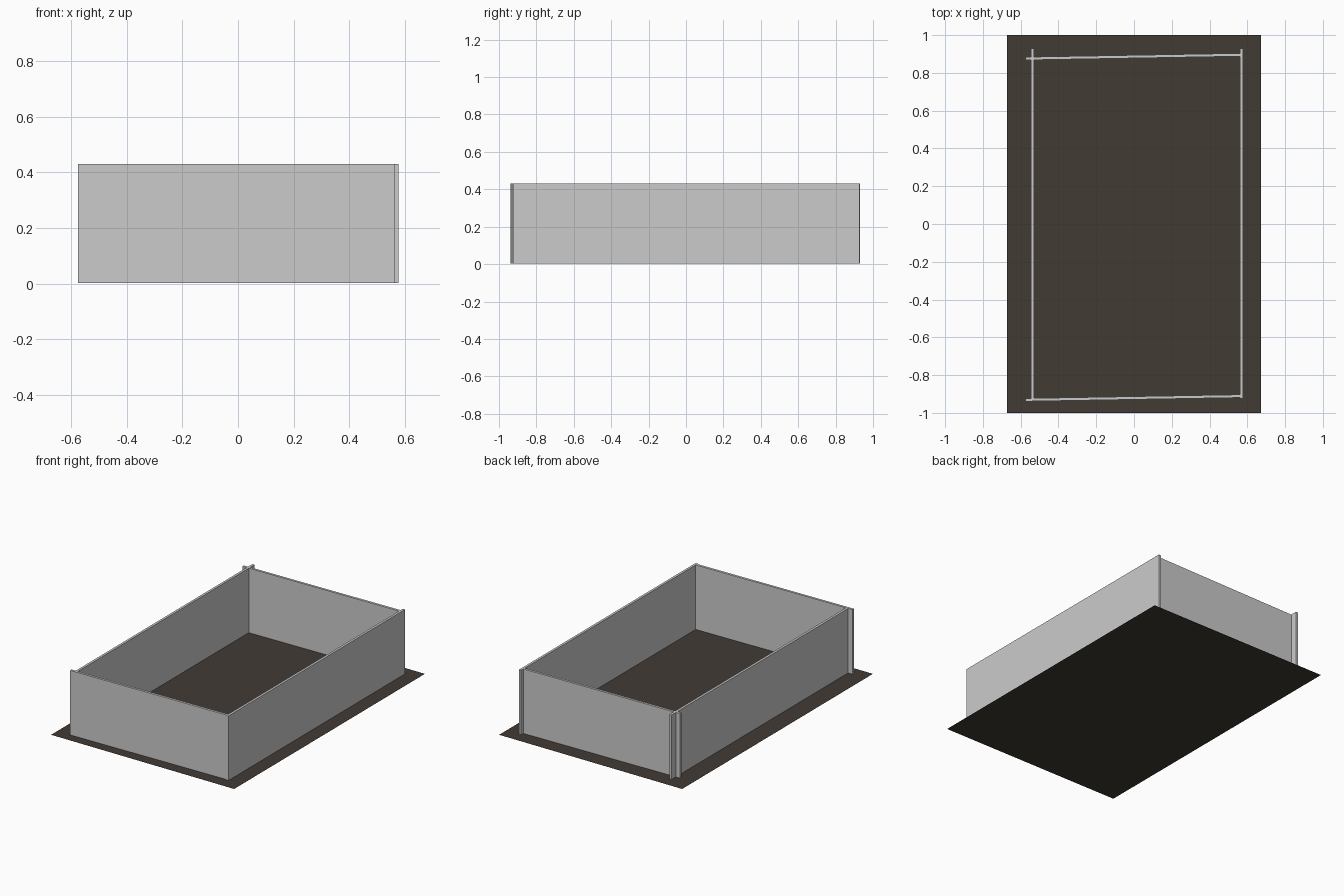
import bpy
import math

if "Cube" in bpy.data.objects:
    bpy.data.objects.remove(bpy.data.objects["Cube"])


def material(name, rgb):
    m = bpy.data.materials.new(name)
    m.diffuse_color = (*rgb, 1.0)
    m.use_nodes = True
    m.node_tree.nodes["Principled BSDF"].inputs["Base Color"].default_value = m.diffuse_color
    return m


WALL = material("light grey", (0.6, 0.6, 0.6))
SOIL = material("dark brown", (0.053, 0.043, 0.034))

THICK, BOTTOM, TOP = 0.016, 0.002, 0.43


def wall(name, start, end):
    """Upright board running between two plan points."""
    dx, dy = end[0] - start[0], end[1] - start[1]
    bpy.ops.mesh.primitive_cube_add(
        size=1,
        location=((start[0] + end[0]) / 2, (start[1] + end[1]) / 2, (BOTTOM + TOP) / 2),
        rotation=(0, 0, math.atan2(dy, dx)))
    ob = bpy.context.object
    ob.name = name
    ob.scale = (math.hypot(dx, dy), THICK, TOP - BOTTOM)
    ob.data.materials.append(WALL)


# Flat ground sheet
bpy.ops.mesh.primitive_plane_add(size=2)
base = bpy.context.object
base.name = "base_sheet"
base.scale = (0.672, 1, 1)
base.data.materials.append(SOIL)

# Long side walls
wall("left_wall", (-0.537, -0.928), (-0.537, 0.93))
wall("right_wall", (0.569, -0.925), (0.569, 0.928))

# Slightly skewed end walls, overlapping the sides at the left
wall("front_wall", (-0.575, -0.931), (0.571, -0.911))
wall("back_wall", (-0.575, 0.876), (0.571, 0.896))
